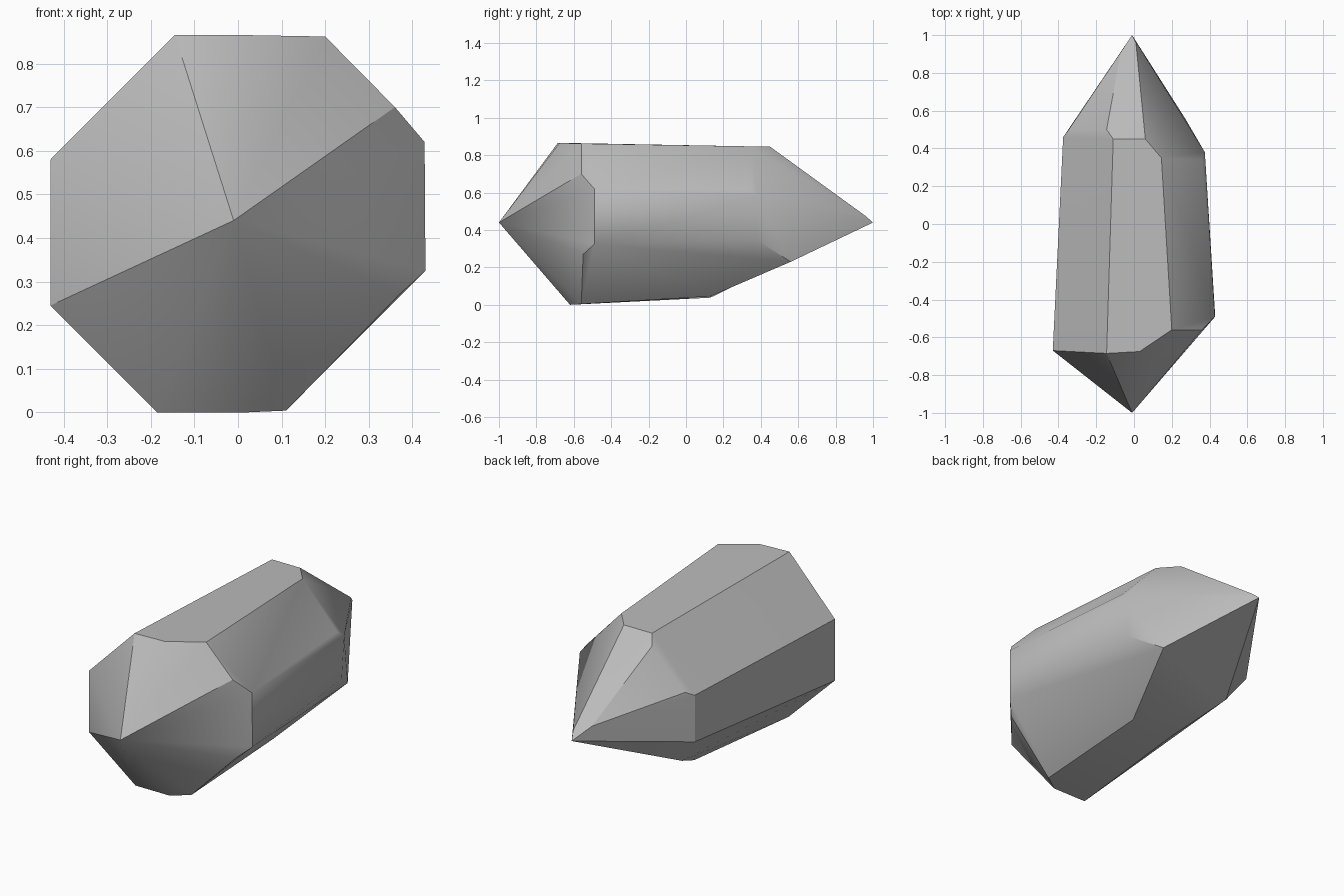
import bpy
import bmesh
import math

default_cube = bpy.data.objects.get("Cube")
if default_cube:
    bpy.data.objects.remove(default_cube, do_unlink=True)


def make_material(name, colour):
    material = bpy.data.materials.new(name)
    material.use_nodes = True
    material.diffuse_color = colour
    shader = next(n for n in material.node_tree.nodes if n.type == "BSDF_PRINCIPLED")
    shader.inputs["Base Color"].default_value = colour
    return material


# Pointed ends of the crystal
front_tip = [(-.01, -1, .44)]
back_tip = [(-.01, 1, .44), (.01, .96, .475), (-.07, .91, .503), (.07, .83, .37)]

# Front shoulder, going round from the top
front_shoulder = [
    (-.145, -.685, .866), (.03, -.675, .865), (.2, -.56, .862),
    (.36, -.56, .7), (.428, -.49, .62), (.43, -.49, .325),
    (.37, -.55, .27), (.11, -.56, .004), (.02, -.62, 0),
    (-.185, -.62, 0), (-.43, -.67, .245), (-.43, -.67, .58),
]

# Back shoulder, narrower and cut unevenly
back_shoulder = [
    (-.11, .45, .845), (.06, .45, .845), (.145, .35, .847),
    (.36, .34, .617), (.375, .38, .585), (.36, .38, .345),
    (.29, .5, .29), (.27, .56, .23), (.116, .13, .045),
    (-.14, .13, .038), (-.27, .42, .18), (-.375, .46, .327),
    (-.375, .46, .581), (-.345, .5, .604), (-.145, .5, .803),
]


def build_crystal(name, points, material):
    """Wrap the corner points in a closed convex shell."""
    bm = bmesh.new()
    for point in points:
        bm.verts.new(point)
    hull = bmesh.ops.convex_hull(bm, input=bm.verts[:])
    loose = {g for g in hull["geom_interior"] + hull["geom_unused"]
             if isinstance(g, bmesh.types.BMVert)}
    bmesh.ops.delete(bm, geom=list(loose), context="VERTS")
    # Merge the nearly level triangles into whole facets
    bmesh.ops.dissolve_limit(bm, angle_limit=math.radians(4),
                             verts=bm.verts[:], edges=bm.edges[:])
    bmesh.ops.recalc_face_normals(bm, faces=bm.faces[:])
    mesh = bpy.data.meshes.new(name)
    bm.to_mesh(mesh)
    bm.free()
    mesh.materials.append(material)
    crystal = bpy.data.objects.new(name, mesh)
    bpy.context.collection.objects.link(crystal)
    return crystal


stone_grey = make_material("stone_grey", (.5, .5, .5, 1))
crystal = build_crystal("crystal", front_tip + front_shoulder + back_shoulder + back_tip,
                        stone_grey)

# Smooth the shallow bends and keep the facet edges sharp
bpy.ops.object.select_all(action="DESELECT")
crystal.select_set(True)
bpy.context.view_layer.objects.active = crystal
bpy.ops.object.shade_smooth_by_angle(angle=math.radians(30))
